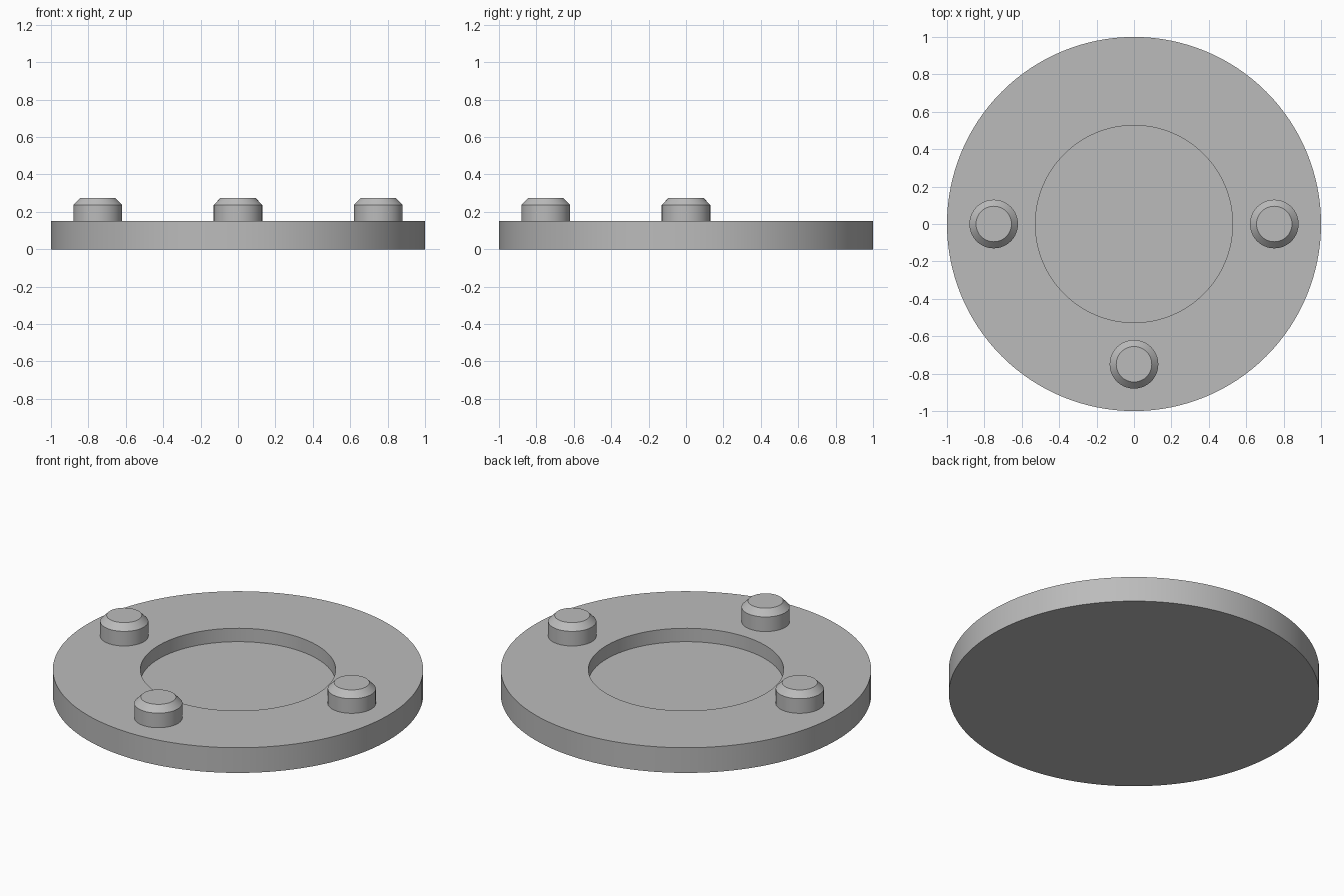
import bpy
import bmesh
import math

cube = bpy.data.objects.get("Cube")
if cube:
    bpy.data.objects.remove(cube, do_unlink=True)

GREY = (0.5, 0.5, 0.5, 1.0)
grey = bpy.data.materials.new("plain_grey")
grey.use_nodes = True
grey.diffuse_color = GREY
grey.node_tree.nodes["Principled BSDF"].inputs["Base Color"].default_value = GREY


def lathe(name, profile, sides, location=(0, 0, 0)):
    """Spin an (radius, height) outline into rings and cap both ends."""
    bm = bmesh.new()
    rings = []
    for radius, height in profile:
        angles = [math.tau * i / sides for i in range(sides)]
        rings.append([bm.verts.new((radius * math.cos(a), radius * math.sin(a), height))
                      for a in angles])
    for low, high in zip(rings, rings[1:]):
        for i in range(sides):
            j = (i + 1) % sides
            bm.faces.new((low[i], low[j], high[j], high[i]))
    bm.faces.new(rings[0][::-1])
    bm.faces.new(rings[-1])
    bmesh.ops.recalc_face_normals(bm, faces=bm.faces)
    mesh = bpy.data.meshes.new(name)
    bm.to_mesh(mesh)
    bm.free()
    mesh.materials.append(grey)
    obj = bpy.data.objects.new(name, mesh)
    obj.location = location
    bpy.context.collection.objects.link(obj)
    bpy.ops.object.select_all(action="DESELECT")
    obj.select_set(True)
    bpy.context.view_layer.objects.active = obj
    bpy.ops.object.shade_smooth_by_angle(angle=math.radians(30))
    return obj


# Round plate with a shallow circular recess
TOP = 0.15
lathe("base_plate", [(1, 0), (1, TOP), (0.527, TOP), (0.527, 0.07)], 128)

# Three chamfered pegs: right, front and left
PEG = [(0.13, 0), (0.13, 0.087), (0.095, 0.123)]
for name, x, y in (("right_peg", -0.75, 0), ("front_peg", 0, -0.75), ("left_peg", 0.75, 0)):
    lathe(name, PEG, 64, (x, y, TOP))
